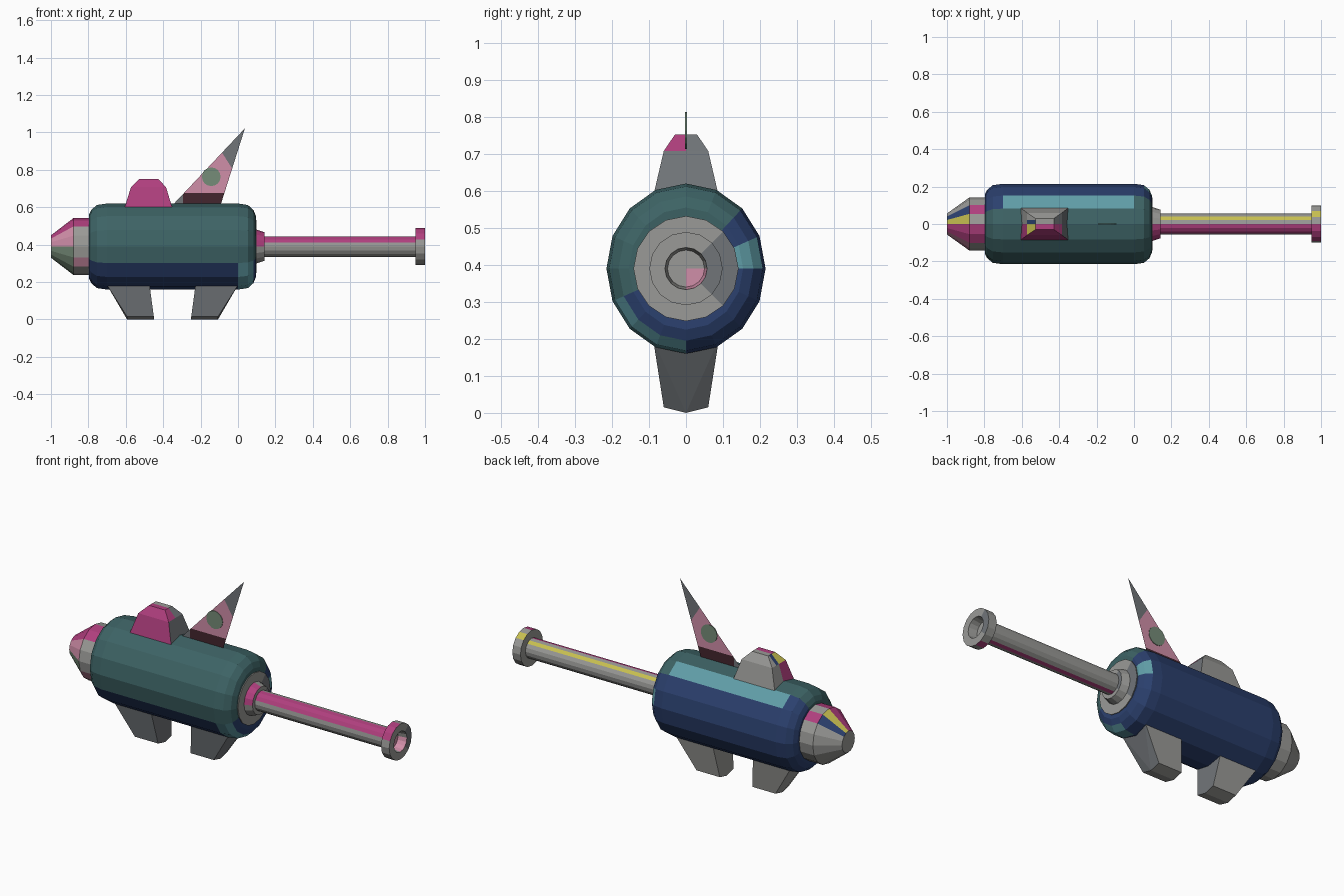
import bpy, bmesh, math
from mathutils import Vector, Matrix

if "Cube" in bpy.data.objects:
    bpy.data.objects.remove(bpy.data.objects["Cube"])

CZ = 0.39      # height of the long axis
SEG = 16

# ---- colours (sRGB 0-255 turned linear) ----
PALETTE = {
    "gray": (154, 154, 151), "slate": (113, 117, 121), "magenta": (176, 63, 126),
    "teal": (61, 99, 101), "navy": (43, 64, 110), "light teal": (96, 157, 167),
    "pink": (208, 142, 168), "maroon": (68, 38, 46), "yellow": (198, 190, 80),
    "sage": (118, 140, 120),
}
NAMES = list(PALETTE)
MATS = []
for n, rgb in PALETTE.items():
    m = bpy.data.materials.new(n)
    m.diffuse_color = [((c / 255 + 0.055) / 1.055) ** 2.4 for c in rgb] + [1]
    m.use_nodes = True
    m.node_tree.nodes["Principled BSDF"].inputs["Base Color"].default_value = m.diffuse_color
    MATS.append(m)


def finish(name, bm):
    me = bpy.data.meshes.new(name)
    bm.to_mesh(me)
    bm.free()
    for m in MATS:
        me.materials.append(m)
    ob = bpy.data.objects.new(name, me)
    bpy.context.collection.objects.link(ob)
    return ob


def lathe(name, profile, colour, ry=1.0):
    """Revolve (x, r) points round the long axis; colour(ring, k) names each face.
    k counts facets from the top towards the back (+y)."""
    bm = bmesh.new()
    rings = []
    for x, r in profile:
        if r == 0:
            rings.append([bm.verts.new((x, 0, CZ))] * SEG)
        else:
            rings.append([bm.verts.new((x, ry * r * math.sin(2 * math.pi * k / SEG),
                                        CZ + r * math.cos(2 * math.pi * k / SEG)))
                          for k in range(SEG)])
    for i in range(len(rings) - 1):
        for k in range(SEG):
            j = (k + 1) % SEG
            quad = [rings[i][k], rings[i][j], rings[i + 1][j], rings[i + 1][k]]
            f = bm.faces.new(list(dict.fromkeys(quad)))
            f.material_index = NAMES.index(colour(i, k))
    bmesh.ops.recalc_face_normals(bm, faces=bm.faces)
    return finish(name, bm)


def hull(points):
    bm = bmesh.new()
    for p in points:
        bm.verts.new(p)
    bmesh.ops.convex_hull(bm, input=bm.verts)
    bmesh.ops.dissolve_limit(bm, angle_limit=0.02, verts=bm.verts, edges=bm.edges)
    bmesh.ops.recalc_face_normals(bm, faces=bm.faces)
    return bm


def cut(bm, co, no):
    bmesh.ops.bisect_plane(bm, geom=bm.verts[:] + bm.edges[:] + bm.faces[:],
                           plane_co=co, plane_no=no)


def paint(bm, rule):
    bm.normal_update()
    for f in bm.faces:
        f.material_index = NAMES.index(rule(f.calc_center_median(), f.normal))


# ---- body ----
def body_colour(i, k):
    if i >= 5:                       # right-hand rounded end
        if k == 3 and i >= 6 or k in (8, 9, 10) and i < 7:
            return "light teal"
        return "navy" if 2 <= k <= 10 else "teal"
    if k == 1 and i == 4:
        return "light teal"
    return "navy" if 1 <= k <= 10 else "teal"


lathe("body", [(-0.79, 0), (-0.797, 0.17), (-0.785, 0.195), (-0.755, 0.222), (-0.70, 0.23),
               (0.0, 0.23), (0.053, 0.222), (0.083, 0.195), (0.095, 0.165), (0.09, 0)],
      body_colour, 0.935)


# ---- nose at the left end ----
def nose_colour(i, k):
    if i == 1:                       # straight band
        return "magenta" if k in (1, 14, 15) else "pink" if k == 10 else "gray"
    if i == 2:                       # cone
        return {0: "yellow", 1: "navy", 8: "sage", 9: "sage", 10: "sage", 11: "sage",
                12: "pink", 13: "pink", 14: "magenta", 15: "magenta"}.get(k, "gray")
    return "gray"


lathe("nose_cap", [(-0.79, 0), (-0.79, 0.152), (-0.88, 0.152), (-1.0, 0.06), (-1.0, 0)],
      nose_colour, 0.935)


# ---- barrel with collar and muzzle ring ----
def barrel_colour(i, k):
    return ("magenta" if k >= 13 or k == 7 else "yellow" if k == 1 else "gray")


def end_face(k):
    return "slate" if 2 <= k <= 5 else "gray"


lathe("collar", [(0.08, 0.14), (0.1, 0.142), (0.1, 0.09), (0.142, 0.076), (0.142, 0.05)],
      lambda i, k: end_face(k) if i != 2 else "magenta" if k >= 12 else "gray")
lathe("barrel", [(0.09, 0.055), (0.96, 0.055)], barrel_colour)
lathe("muzzle_ring", [(0.95, 0.054), (0.95, 0.099), (1.0, 0.099), (1.0, 0.057),
                      (0.95, 0.05), (0.95, 0)],
      lambda i, k: barrel_colour(i, k) if i == 1 else end_face(k) if i == 2
      else "pink" if i > 2 and 4 <= k <= 7 else "gray")

# ---- legs, mirrored about the middle of the body ----
for name, s in (("left_leg", -1), ("right_leg", 1)):
    pts = []
    for d, y, z in ((0.125, 0.089, 0.20), (0.36, 0.089, 0.20),
                    (0.10, 0.06, 0.015), (0.243, 0.06, 0.015)):
        pts += [(-0.35 + s * d, y, z), (-0.35 + s * d, -y, z)]
    pts += [(-0.35 + s * d, 0, 0) for d in (0.10, 0.243)]
    bm = hull(pts)
    paint(bm, lambda c, n: "slate" if n.y < -0.5 or n.x > 0.5 else "gray")
    finish(name, bm)

# ---- sight block on top ----
pts = []
for x0, x1, y, z in ((-0.612, -0.346, 0.09, 0.58), (-0.572, -0.385, 0.06, 0.708),
                     (-0.527, -0.428, 0.03, 0.752)):
    pts += [(x, sy * y, z) for x in (x0, x1) for sy in (-1, 1)]
bm = hull(pts)
cut(bm, (0, 0, 0), (0, 1, 0))
cut(bm, (0, 0.022, 0), (0, 1, 0))


def sight_colour(c, n):
    bevel = n.x < -0.4 and n.z > 0.4
    if bevel and 0 < c.y < 0.022:
        return "navy"
    if c.y > 0:
        return "slate" if n.x > 0.5 else "gray"
    if bevel:
        return "yellow"
    return "slate" if n.x > 0.85 else "magenta"


paint(bm, sight_colour)
finish("top_sight", bm)

# ---- flat fin with coloured zones ----
bm = bmesh.new()
bm.faces.new([bm.verts.new(p) for p in
              ((-0.37, 0, 0.59), (-0.10, 0, 0.59), (0.037, 0, 1.022))])
slant_co, slant_no = Vector((-0.086, 0, 0.893)), Vector((0.093, 0, 0.059))
cut(bm, slant_co, slant_no)
cut(bm, (0, 0, 0.675), (0, 0, 1))
cut(bm, (-0.295, 0, 0), (1, 0, 0))
paint(bm, lambda c, n: "slate" if (c - slant_co).dot(slant_no) > 0 or c.x < -0.295
      else "maroon" if c.z < 0.675 else "pink")
finish("fin", bm)

# ---- round spot on both sides of the fin ----
bm = bmesh.new()
bmesh.ops.create_cone(bm, cap_ends=True, segments=16, radius1=0.05, radius2=0.05, depth=0.006,
                      matrix=Matrix.Translation((-0.143, 0, 0.763)) @ Matrix.Rotation(math.pi / 2, 4, 'X'))
paint(bm, lambda c, n: "sage")
finish("fin_spot", bm)
